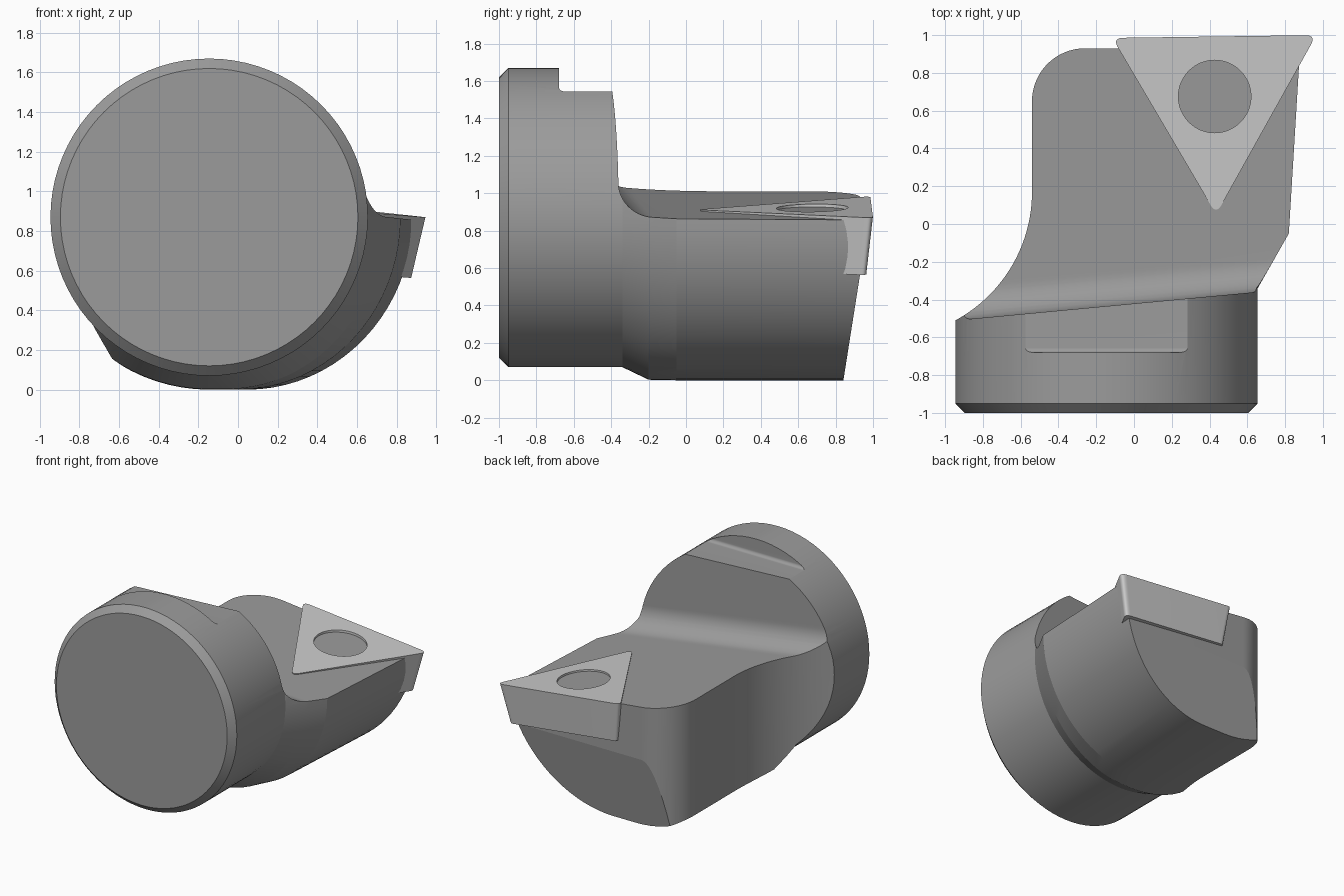
import bpy, bmesh, math
from mathutils import Vector

if "Cube" in bpy.data.objects:
    bpy.data.objects.remove(bpy.data.objects["Cube"])


def make_object(name, rings):
    """Closed loft through equal-length point rings, capped at both ends."""
    bm = bmesh.new()
    loops = [[bm.verts.new(p) for p in ring] for ring in rings]
    n = len(loops[0])
    for a, b in zip(loops, loops[1:]):
        for i in range(n):
            bm.faces.new((a[i], a[(i + 1) % n], b[(i + 1) % n], b[i]))
    bm.faces.new(loops[0][::-1])
    bm.faces.new(loops[-1])
    bmesh.ops.recalc_face_normals(bm, faces=bm.faces[:])
    mesh = bpy.data.meshes.new(name)
    bm.to_mesh(mesh)
    bm.free()
    ob = bpy.data.objects.new(name, mesh)
    bpy.context.collection.objects.link(ob)
    return ob


def boolean(ob, cutter, op):
    """Apply a boolean and discard the cutter."""
    mod = ob.modifiers.new("cut", 'BOOLEAN')
    mod.operation, mod.object, mod.solver = op, cutter, 'EXACT'
    bpy.context.view_layer.objects.active = ob
    bpy.ops.object.modifier_apply(modifier=mod.name)
    bpy.data.objects.remove(cutter)


def arc(cx, cy, r, a0, a1, n=16):
    return [(cx + r * math.cos(math.radians(a0 + (a1 - a0) * i / n)),
             cy + r * math.sin(math.radians(a0 + (a1 - a0) * i / n))) for i in range(n + 1)]


def finish(ob, grey):
    """Smooth shading with sharp edges, and a plain grey material."""
    bpy.ops.object.select_all(action='DESELECT')
    ob.select_set(True)
    bpy.context.view_layer.objects.active = ob
    bpy.ops.object.shade_smooth_by_angle(angle=math.radians(8.5))
    mat = bpy.data.materials.new(ob.name + "_grey")
    mat.diffuse_color = (grey, grey, grey, 1)
    mat.use_nodes = True
    mat.node_tree.nodes["Principled BSDF"].inputs["Base Color"].default_value = mat.diffuse_color
    ob.data.materials.clear()
    ob.data.materials.append(mat)
    for poly in ob.data.polygons:
        poly.material_index = 0


CX, CZ = -0.145, 0.87


def section(y, left, right_x, right_c, height):
    """Two half ellipses joined by a short flat."""
    right = [(right_c + (right_x - right_c) * x, y, CZ + height * z)
             for x, z in arc(0, 0, 1, -90, 90, 40)]
    left_half = [(CX - 0.001 + left * x, y, CZ + height * z)
                 for x, z in arc(0, 0, 1, 90, 270, 40)]
    return right + left_half


# shank and flared head in one loft
body = make_object("tool_body", [
    section(-1.00, 0.75, 0.605, CX, 0.75),
    section(-0.95, 0.80, 0.655, CX, 0.80),
    section(-0.34, 0.80, 0.655, CX, 0.80),
    section(-0.20, 0.865, 0.735, -0.06, 0.867),
    section(-0.05, 0.865, 0.82, 0.0, 0.87),
    section(1.10, 0.865, 0.89, 0.06, 0.87)])

# plan outline with rounded front corner and concave left side
outline = ([(-1.2, -1.2), (1.2, -1.2), (1.2, 0.93)]
           + arc(-0.26, 0.65, 0.28, 90, 180)
           + arc(-0.54 - 0.773, 0.17, 0.773, 0, -63, 24) + [(-1.2, -0.59)])
prism = make_object("outline_cutter", [[(x, y, z) for x, y in outline] for z in (-0.3, 2.0)])
boolean(body, prism, 'INTERSECT')

# chip pocket: skewed back wall, fillet and tilted seat
wall, seat, rad = -0.421, 0.952, 0.17
pocket = ([(wall, 2.5)] + arc(wall + rad, seat + rad, rad, 180, 270)
          + [(2.0, seat), (2.0, 2.5)])
cutter = make_object("pocket_cutter", [
    [(x, y + 0.094 * x, z - 0.108 * x) for y, z in pocket] for x in (-1.5, 1.5)])
boolean(body, cutter, 'DIFFERENCE')

# flat on top of the shank, with small root fillet
flat = [(-0.68, 2.0)] + arc(-0.655, 1.57, 0.025, 180, 270, 12) + [(0.3, 1.545), (0.3, 2.0)]
cutter = make_object("flat_cutter", [[(x, y, z) for y, z in flat] for x in (-1, 1)])
boolean(body, cutter, 'DIFFERENCE')

# front clearance slope
slope = [(0.81, -0.2), (0.936, 0.6), (1.5, 0.6), (1.5, -0.2)]
cutter = make_object("clearance_cutter", [[(x, y, z) for y, z in slope] for x in (-1.5, 1.5)])
boolean(body, cutter, 'DIFFERENCE')
finish(body, 0.33)

# triangular cutting insert, tapered downward
corners = [Vector((-0.115, 0.985, 0.984)), Vector((0.965, 1.0, 0.868)), Vector((0.435, 0.05, 0.912))]
top = []
for i, p in enumerate(corners):
    a = p + (corners[i - 1] - p).normalized() * 0.06
    b = p + (corners[(i + 1) % 3] - p).normalized() * 0.06
    for k in range(25):
        t = k / 24
        top.append(a * (1 - t) ** 2 + p * 2 * t * (1 - t) + b * t * t)
mid = sum(corners, Vector()) / 3
bottom = [mid + (p - mid) * 0.89 - Vector((0.015, 0, 0.312)) for p in top]
insert = make_object("cutting_insert", [bottom, top])

# screw hole in the insert, showing the seat beneath
hole = make_object("hole_cutter", [
    [(x, y, z) for x, y in arc(0.427, 0.675, 0.192, 0, 360 - 5, 71)] for z in (0.84, 1.2)])
boolean(insert, hole, 'DIFFERENCE')
finish(insert, 0.8)
